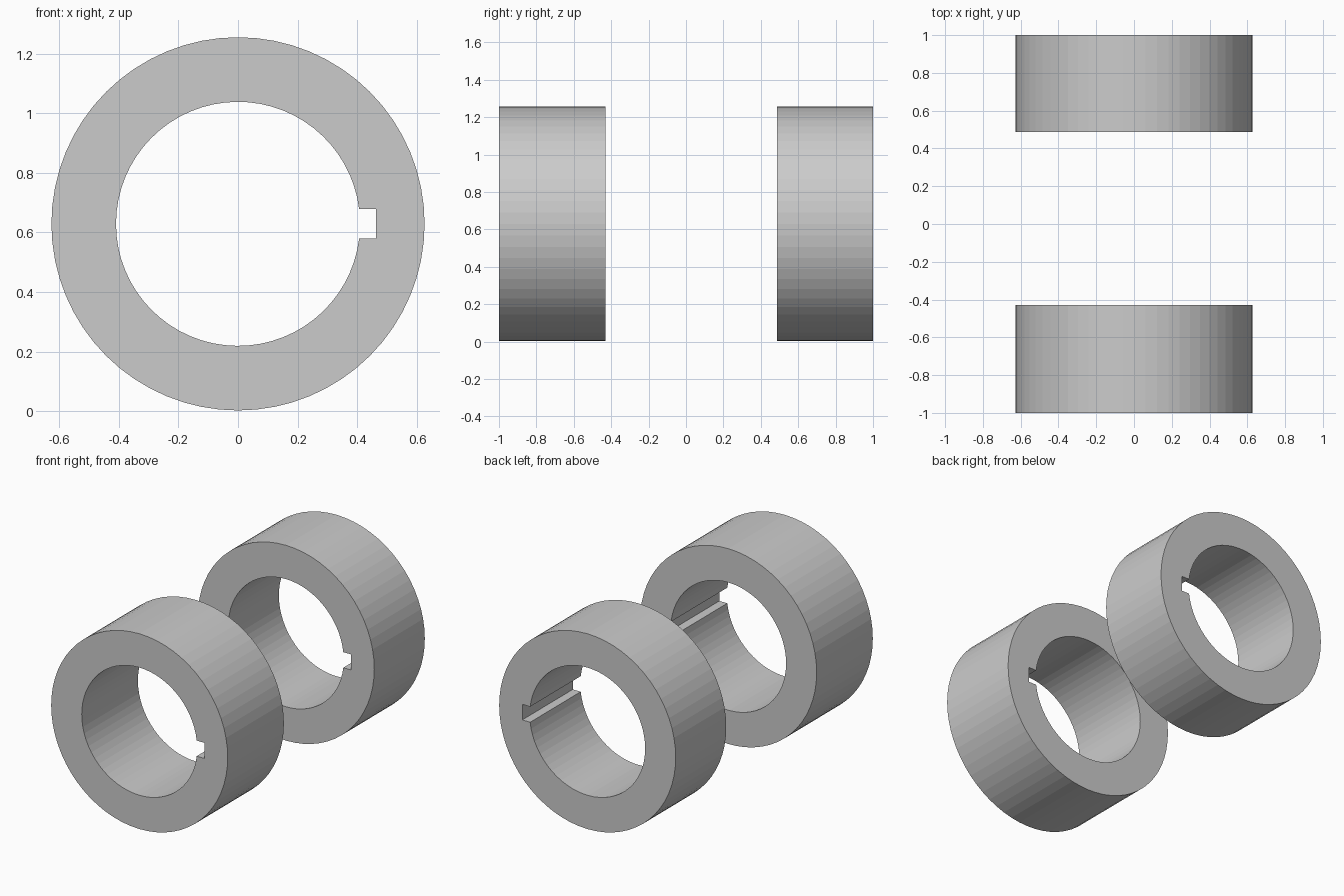
import bpy, bmesh, math

if "Cube" in bpy.data.objects:
    bpy.data.objects.remove(bpy.data.objects["Cube"])

SIDES = 64
OUTER_R, BORE_R, CENTRE_Z = 0.627, 0.41, 0.629
SLOT_X, SLOT_HALF = 0.463, 0.05

grey = bpy.data.materials.new("plain grey")
grey.diffuse_color = (0.6, 0.6, 0.6, 1)
grey.use_nodes = True
grey.node_tree.nodes["Principled BSDF"].inputs["Base Color"].default_value = grey.diffuse_color


def arc(radius, start, end, count):
    return [(radius * math.cos(start + (end - start) * i / count),
             radius * math.sin(start + (end - start) * i / count))
            for i in range(count + 1)]


def keyed_ring(name, y0, y1):
    bm = bmesh.new()
    # outer circle, and bore outline with the keyway on the +x side
    a = math.asin(SLOT_HALF / BORE_R)
    outer = arc(OUTER_R, 0, math.tau, SIDES)[:-1]
    bore = arc(BORE_R, a, math.tau - a, SIDES - 2)
    bore += [(SLOT_X, -SLOT_HALF), (SLOT_X, SLOT_HALF)]
    edges = []
    for loop in (outer, bore):
        vs = [bm.verts.new((x, y0, z + CENTRE_Z)) for x, z in loop]
        edges += [bm.edges.new((v, vs[i - 1])) for i, v in enumerate(vs)]
    # fill the end face and extrude it along y
    bmesh.ops.triangle_fill(bm, edges=edges, use_beauty=True, normal=(0, -1, 0))
    ext = bmesh.ops.extrude_face_region(bm, geom=bm.faces[:], use_keep_orig=True)
    moved = [g for g in ext["geom"] if isinstance(g, bmesh.types.BMVert)]
    bmesh.ops.translate(bm, verts=moved, vec=(0, y1 - y0, 0))
    bmesh.ops.recalc_face_normals(bm, faces=bm.faces[:])
    mesh = bpy.data.meshes.new(name)
    bm.to_mesh(mesh)
    bm.free()
    mesh.materials.append(grey)
    bpy.context.collection.objects.link(bpy.data.objects.new(name, mesh))


keyed_ring("front_collar", -1.0, -0.43)
keyed_ring("back_collar", 0.487, 1.0)
